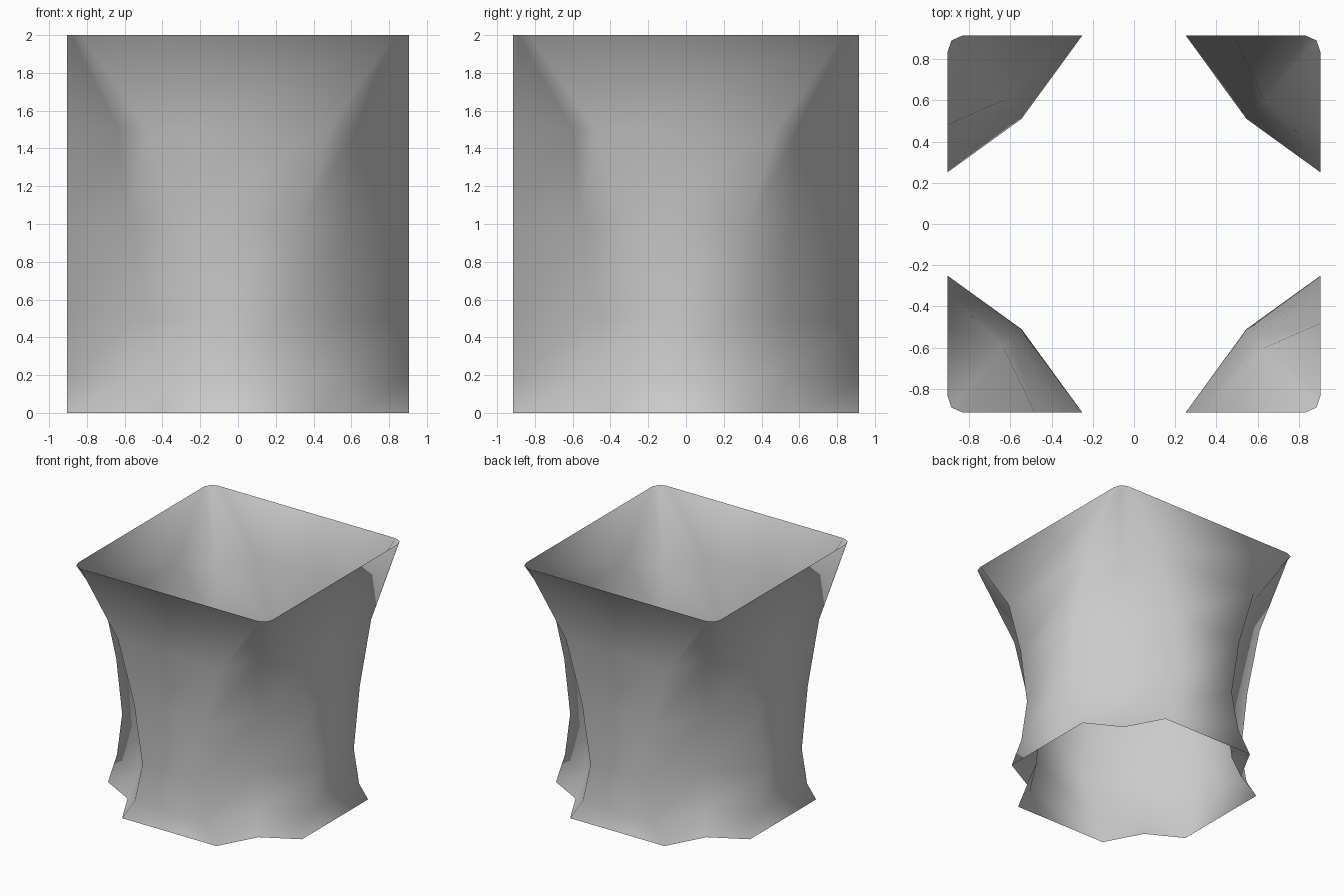
import bpy, bmesh

if "Cube" in bpy.data.objects:
    bpy.data.objects.remove(bpy.data.objects["Cube"])

X, Y = 0.905, 0.915   # half width and half depth of the flat walls

# Per level: height, half width of the flat walls, inset corner point (x, y)
levels = [
    (0.00, 0.44, 0.61, 0.60),
    (0.18, 0.32, 0.565, 0.54),
    (0.50, 0.25, 0.545, 0.51),
    (1.00, 0.33, 0.588, 0.555),
    (1.50, 0.48, 0.633, 0.60),
    (2.00, 0.83, 0.885, 0.89),
]


def ring(w, cx, cy):
    """Twelve-point outline: three points at each corner, counter-clockwise."""
    corner = [(X, w), (cx, cy), (w, Y)]
    pts = []
    for sx, sy in ((1, 1), (-1, 1), (-1, -1), (1, -1)):
        c = [(sx * x, sy * y) for x, y in corner]
        pts += c if sx * sy > 0 else c[::-1]
    return pts


# Open sleeve: a single sheet lofted between the levels
bm = bmesh.new()
rings = [[bm.verts.new((x, y, z)) for x, y in ring(w, cx, cy)]
         for z, w, cx, cy in levels]
for low, high in zip(rings, rings[1:]):
    n = len(low)
    for i in range(n):
        j = (i + 1) % n
        bm.faces.new((low[i], low[j], high[j], high[i])).smooth = True

mesh = bpy.data.meshes.new("flared_sleeve")
bm.to_mesh(mesh)
bm.free()
sleeve = bpy.data.objects.new("flared_sleeve", mesh)
bpy.context.collection.objects.link(sleeve)
